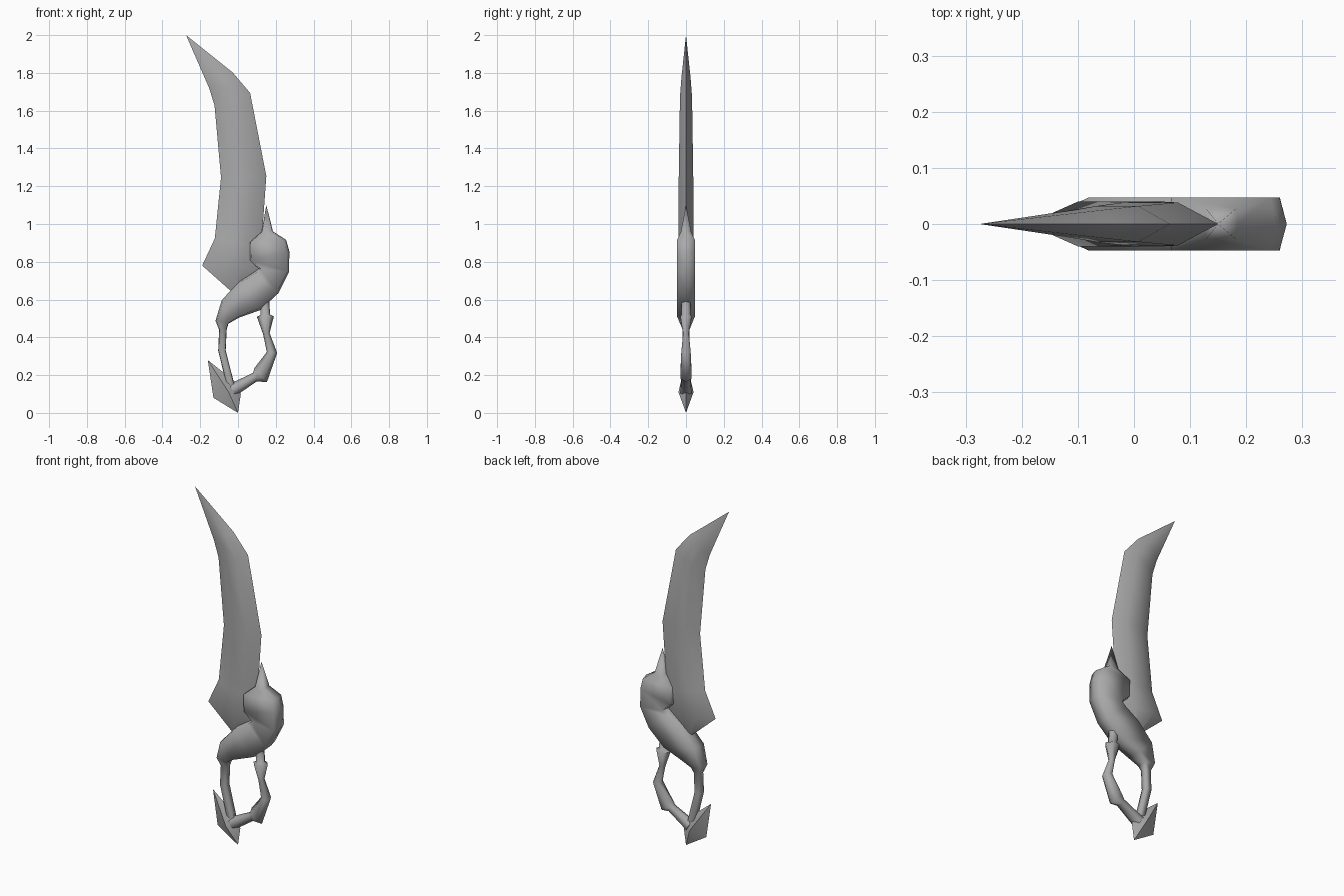
import bpy, bmesh, math
from mathutils import Vector

cube = bpy.data.objects.get("Cube")
if cube:
    bpy.data.objects.remove(cube)

steel = bpy.data.materials.new("grey steel")
steel.use_nodes = True
grey = (0.4, 0.4, 0.4, 1)
steel.diffuse_color = grey
steel.node_tree.nodes["Principled BSDF"].inputs["Base Color"].default_value = grey


def finish(name, bm, sharp_angle):
    """Weld collapsed tips, fix normals, link the part and shade it."""
    bmesh.ops.remove_doubles(bm, verts=bm.verts, dist=0.001)
    bmesh.ops.recalc_face_normals(bm, faces=bm.faces)
    mesh = bpy.data.meshes.new(name)
    bm.to_mesh(mesh)
    bm.free()
    mesh.materials.append(steel)
    obj = bpy.data.objects.new(name, mesh)
    bpy.context.collection.objects.link(obj)
    bpy.ops.object.select_all(action='DESELECT')
    obj.select_set(True)
    bpy.context.view_layer.objects.active = obj
    bpy.ops.object.shade_smooth_by_angle(angle=math.radians(sharp_angle))


def across(points, index):
    """Direction across the path at a point, halving the bend there."""
    here = points[index]
    before = points[max(index - 1, 0)]
    after = points[min(index + 1, len(points) - 1)]
    along = (here - before).normalized() + (after - here).normalized()
    return Vector((-along.z, 0, along.x)).normalized()


def sweep(name, path, max_depth, depth_ratio, bevel, sharp_angle):
    """Sweep a six-sided section down a path of (x, z, width).
    Depth follows the width up to a limit; bevel is the share of the
    width taken by each sloping edge."""
    bm = bmesh.new()
    points = [Vector((x, 0, z)) for x, z, width in path]
    section = [(-1, 0), (bevel * 2 - 1, -1), (1 - bevel * 2, -1),
               (1, 0), (1 - bevel * 2, 1), (bevel * 2 - 1, 1)]
    rings = []
    for index, (x, z, width) in enumerate(path):
        side = across(points, index) * width / 2
        depth = Vector((0, min(max_depth, width * depth_ratio), 0))
        rings.append([bm.verts.new(points[index] + side * u + depth * v)
                      for u, v in section])
    for upper, lower in zip(rings, rings[1:]):
        for i in range(len(section)):
            bm.faces.new((upper[i - 1], upper[i], lower[i], lower[i - 1]))
    bm.faces.new(rings[0])
    bm.faces.new(rings[-1])
    finish(name, bm, sharp_angle)


# Curved blade, flaring into a winged base
sweep("blade", [
    (-0.275, 2, 0),
    (-0.09, 1.76, 0.15),
    (-0.03, 1.66, 0.2),
    (0.03, 1.25, 0.24),
    (0, 0.9, 0.25),
    (-0.04, 0.77, 0.3),
    (-0.02, 0.65, 0.04),
], max_depth=0.04, depth_ratio=0.16, bevel=0.3, sharp_angle=50)

# Swirling guard, running from its top spike down into the left grip bar
sweep("swirl_guard", [
    (0.15, 1.1, 0),
    (0.155, 0.96, 0.06),
    (0.155, 0.91, 0.2),
    (0.165, 0.83, 0.22),
    (0.19, 0.755, 0.16),
    (0.15, 0.69, 0.17),
    (0.06, 0.62, 0.19),
    (-0.04, 0.55, 0.13),
    (-0.085, 0.48, 0.07),
    (-0.08, 0.44, 0.04),
    (-0.085, 0.33, 0.04),
    (-0.04, 0.15, 0.04),
], max_depth=0.047, depth_ratio=0.45, bevel=0.06, sharp_angle=85)

# Right grip bar with a flared collar and a barbed elbow
sweep("right_grip_bar", [
    (0.14, 0.6, 0.05),
    (0.145, 0.52, 0.05),
    (0.145, 0.51, 0.09),
    (0.15, 0.42, 0.035),
    (0.18, 0.32, 0.055),
    (0.12, 0.2, 0.1),
    (0.09, 0.19, 0.05),
    (-0.03, 0.12, 0.07),
], max_depth=0.03, depth_ratio=0.45, bevel=0.25, sharp_angle=70)

# Pointed pommel: a flat outline raised to a peak on both sides
bm = bmesh.new()
outline = [(-0.16, 0.28), (-0.06, 0.2), (-0.02, 0.17),
           (0.015, 0.1), (0, 0), (-0.13, 0.08)]
rim = [bm.verts.new((x, 0, z)) for x, z in outline]
for depth in (-0.04, 0.04):
    peak = bm.verts.new((-0.05, depth, 0.11))
    for i in range(len(rim)):
        bm.faces.new((rim[i - 1], rim[i], peak))
finish("pommel", bm, sharp_angle=50)
